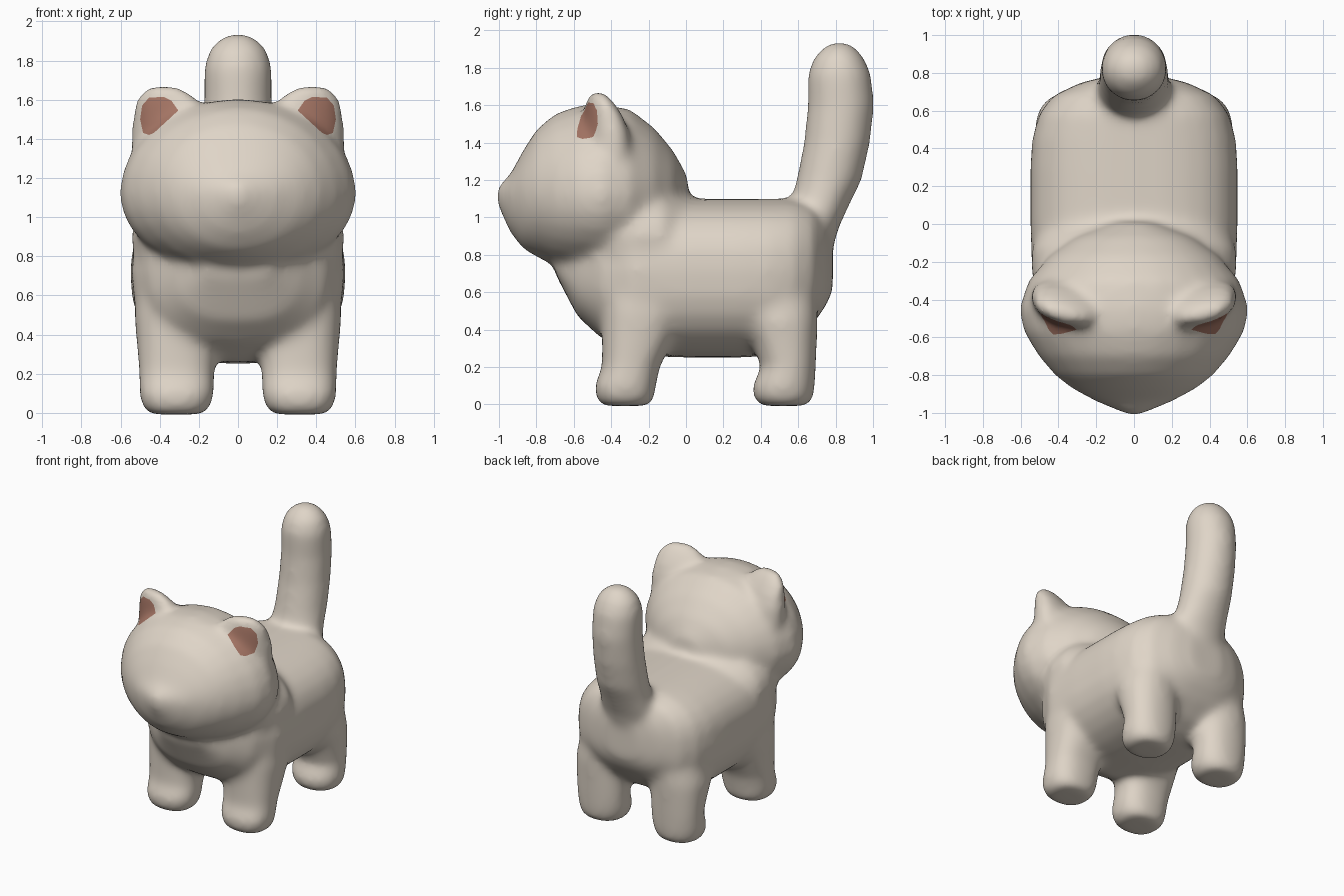
import bpy, bmesh, math
from mathutils import Vector

cube = bpy.data.objects.get("Cube")
if cube:
    bpy.data.objects.remove(cube, do_unlink=True)


def material(name, rgb):
    m = bpy.data.materials.new(name)
    m.use_nodes = True
    m.diffuse_color = (*rgb, 1)
    m.node_tree.nodes["Principled BSDF"].inputs["Base Color"].default_value = (*rgb, 1)
    return m


bm = bmesh.new()
SIDES = 28


def spow(v, e):
    return math.copysign(abs(v) ** e, v)


def oval(power):
    # unit superellipse outline
    for i in range(SIDES):
        a = math.tau * i / SIDES
        yield spow(math.cos(a), 2 / power), spow(math.sin(a), 2 / power)


def skin(rings):
    rings = [[bm.verts.new(p) for p in r] for r in rings]
    for a, b in zip(rings, rings[1:]):
        for i in range(SIDES):
            j = (i + 1) % SIDES
            bm.faces.new((a[i], a[j], b[j], b[i]))
    bm.faces.new(rings[0][::-1])
    bm.faces.new(rings[-1])


def loft_along_y(sections, mid, power):
    # section: y, half width, bottom z, top z
    skin([[(w * c, y, mid + s * ((hi - mid) if s > 0 else (mid - lo)))
           for c, s in oval(power)] for y, w, lo, hi in sections])


def loft_along_z(sections, power, slant=0, side=1):
    # section: z, x min, x max, y min, y max
    rings = []
    for z, x0, x1, y0, y1 in sections:
        rx, ry = (x1 - x0) / 2, (y1 - y0) / 2
        rings.append([(side * ((x0 + x1) / 2 + rx * c),
                       (y0 + y1) / 2 + ry * s + slant * rx * c, z)
                      for c, s in oval(power)])
    skin(rings)


# torso
loft_along_y([(-.7, .16, .7, .9), (-.58, .32, .47, .98), (-.46, .45, .36, 1.05),
              (-.28, .54, .26, 1.1), (0, .55, .25, 1.1), (.3, .55, .25, 1.1),
              (.45, .54, .26, 1.1), (.58, .505, .33, 1.1), (.68, .43, .43, 1.07),
              (.75, .28, .53, 1), (.785, .13, .61, .93)], .72, 2.5)

# neck filling the crease between torso and head
loft_along_y([(-.6, .3, .58, .95), (-.5, .42, .52, 1.05), (-.38, .51, .48, 1.14),
              (-.25, .545, .46, 1.22), (-.12, .54, .46, 1.2), (0, .45, .5, 1.13),
              (.08, .3, .6, 1.08)], .9, 2)

# head
loft_along_y([(-1.015, .02, 1.08, 1.16), (-.94, .2, .92, 1.23), (-.87, .33, .83, 1.36),
              (-.8, .42, .79, 1.47), (-.7, .505, .74, 1.555), (-.57, .585, .71, 1.6),
              (-.45, .61, .7, 1.605), (-.3, .56, .71, 1.58), (-.17, .45, .75, 1.48),
              (-.07, .31, .8, 1.36), (.01, .1, .9, 1.22)], 1.12, 2)

# tail
loft_along_z([(.75, -.2, .2, .52, .76), (.95, -.22, .22, .52, .82),
              (1.08, -.195, .195, .56, .88), (1.2, -.185, .185, .59, .94),
              (1.4, -.18, .18, .63, .985), (1.6, -.175, .175, .65, 1.008),
              (1.77, -.175, .175, .65, .99), (1.86, -.145, .145, .685, .95),
              (1.915, -.09, .09, .74, .9), (1.938, -.04, .04, .78, .86)], 2)

for side in (1, -1):
    # front leg with paw
    loft_along_z([(-.008, .18, .45, -.45, -.2), (.03, .14, .49, -.48, -.17),
                  (.1, .12, .505, -.49, -.16), (.2, .12, .505, -.45, -.14),
                  (.32, .11, .515, -.45, -.08), (.5, .1, .53, -.45, 0),
                  (.75, .1, .5, -.45, 0)], 2.4, 0, side)
    # hind leg with paw
    loft_along_z([(-.008, .18, .45, .4, .65), (.03, .14, .49, .36, .68),
                  (.1, .12, .505, .355, .69), (.2, .12, .505, .4, .695),
                  (.32, .11, .515, .36, .7), (.45, .1, .525, .3, .705),
                  (.6, .08, .5, .25, .7), (.8, .08, .42, .25, .66)], 2.2, 0, side)
    # ear, broad at the base and running into the back of the head
    loft_along_z([(1.2, .14, .54, -.54, -.34), (1.33, .15, .545, -.55, -.3),
                  (1.45, .15, .545, -.55, -.31), (1.55, .17, .535, -.54, -.35),
                  (1.61, .21, .52, -.53, -.39), (1.65, .27, .485, -.52, -.42),
                  (1.675, .33, .44, -.505, -.45)], 2.2, .22, side)

bmesh.ops.recalc_face_normals(bm, faces=bm.faces)
mesh = bpy.data.meshes.new("cat_parts")
bm.to_mesh(mesh)
bm.free()
cat = bpy.data.objects.new("cat", mesh)
bpy.context.collection.objects.link(cat)

# blend the parts into one soft skin
remesh = cat.modifiers.new("blend", 'REMESH')
remesh.mode = 'VOXEL'
remesh.voxel_size = .02
soft = cat.modifiers.new("soften", 'SMOOTH')
soft.factor = .5
soft.iterations = 28
graph = bpy.context.evaluated_depsgraph_get()
skin_mesh = bpy.data.meshes.new_from_object(cat.evaluated_get(graph))
cat.modifiers.clear()
cat.data = skin_mesh
bpy.data.meshes.remove(mesh)
skin_mesh.name = "cat"
skin_mesh.materials.clear()
skin_mesh.materials.append(material("warm_cream", (.74, .665, .575)))
skin_mesh.materials.append(material("inner_ear_brown", (.38, .18, .13)))

# inner ear patches cut into the front of each ear
OUTLINE = [(.305, 1.545), (.43, 1.43), (.455, 1.42), (.485, 1.43), (.5, 1.5),
           (.49, 1.57), (.455, 1.61), (.38, 1.615), (.34, 1.595)]
bm = bmesh.new()
bm.from_mesh(skin_mesh)
for f in bm.faces:
    f.material_index = 0


def ear_front(side):
    found = []
    for f in bm.faces:
        c = f.calc_center_median()
        if (abs(c.x * side - .41) < .15 and 1.35 < c.z < 1.7
                and c.y < -.35 and f.normal.y < -.05):
            found.append(f)
    return found


for side in (1, -1):
    planes = [(Vector((side * ax, 0, az)),
               Vector((side * (bz - az), 0, ax - bx)).normalized())
              for (ax, az), (bx, bz) in zip(OUTLINE, OUTLINE[1:] + OUTLINE[:1])]
    for co, no in planes:
        faces = ear_front(side)
        geom = set(faces)
        for f in faces:
            geom.update(f.edges)
            geom.update(f.verts)
        bmesh.ops.bisect_plane(bm, geom=list(geom), dist=1e-5, plane_co=co, plane_no=no)
        bm.normal_update()
    for f in ear_front(side):
        c = f.calc_center_median()
        if all((c - co).dot(no) < 1e-4 for co, no in planes):
            f.material_index = 1

bm.to_mesh(skin_mesh)
bm.free()
skin_mesh.shade_smooth()
